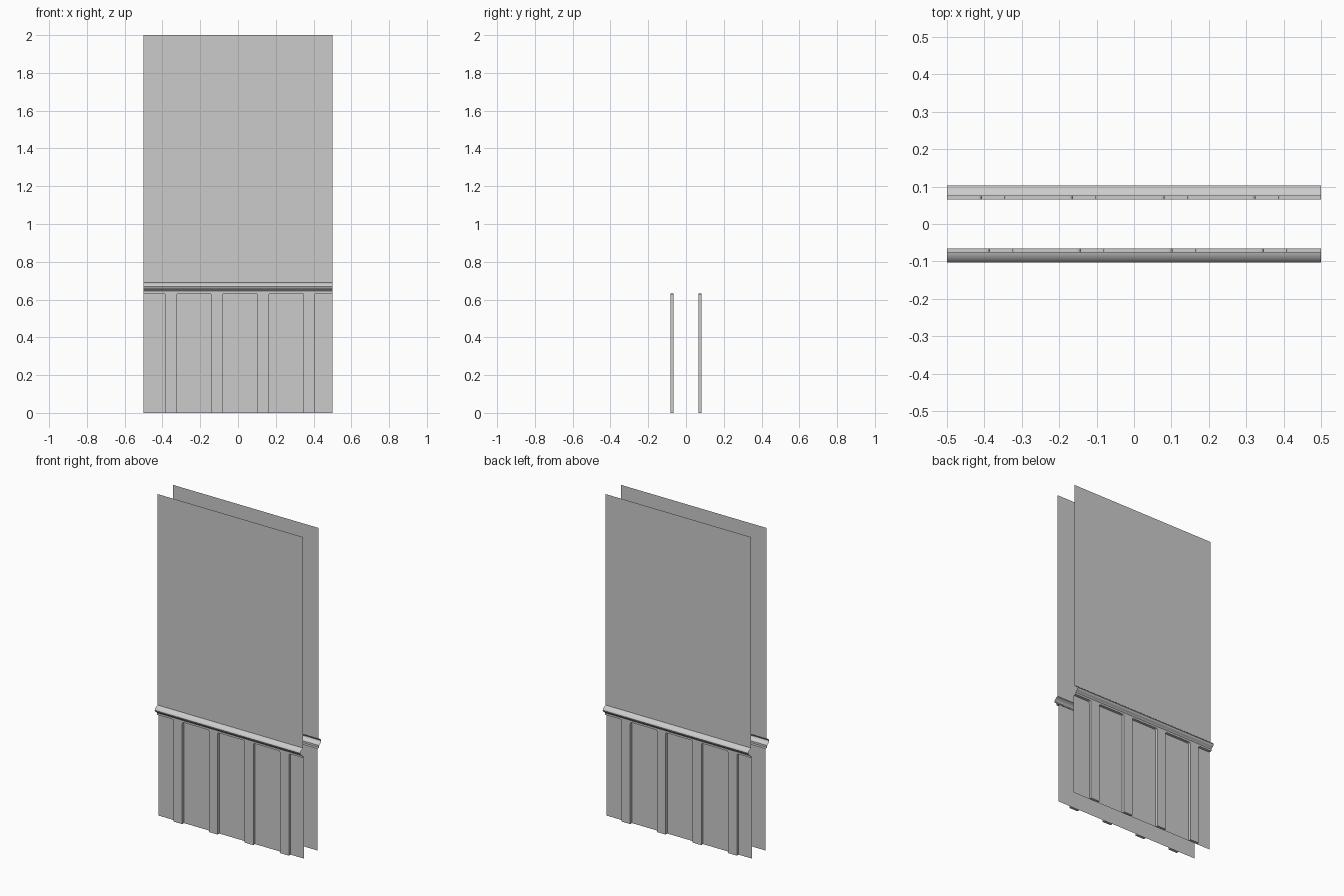
import bpy, bmesh, math
from mathutils import Matrix

if "Cube" in bpy.data.objects:
    bpy.data.objects.remove(bpy.data.objects["Cube"])

HALF = 0.5
Y_UPPER, Y_LOWER, Y_FRAME = -0.075, -0.066, -0.083
Z_PANEL, Z_FASCIA, Z_RAIL = 0.633, 0.645, 0.69
BATTEN_CENTRES = (-0.355, -0.112, 0.133, 0.377)
BATTEN_W, FILLET = 0.06, 0.01


def finish(bm, name, turn):
    """Make the object, turned half round for the back wall."""
    if turn:
        bm.transform(Matrix.Rotation(math.pi, 4, 'Z'))
    mesh = bpy.data.meshes.new(name)
    bm.to_mesh(mesh)
    bm.free()
    ob = bpy.data.objects.new(name, mesh)
    bpy.context.collection.objects.link(ob)
    return ob


def sweep(profile, name, turn):
    """Open strip: a (y, z) profile running down the wall, drawn along x."""
    bm = bmesh.new()
    left = [bm.verts.new((-HALF, y, z)) for y, z in profile]
    right = [bm.verts.new((HALF, y, z)) for y, z in profile]
    for i in range(len(profile) - 1):
        bm.faces.new((left[i], left[i + 1], right[i + 1], right[i]))
    return finish(bm, name, turn)


def fillet(x, side):
    """Rounded inner corner of a panel; side -1 is left of a batten, 1 right."""
    cx, cz = x + side * FILLET, Z_PANEL - FILLET
    pts = [(cx - side * FILLET * math.sin(a), cz + FILLET * math.cos(a))
           for a in (math.pi / 2 * k / 3 for k in range(4))]
    return pts if side < 0 else pts[::-1]


def batten_frame(name, turn):
    """Battens and the strip under the rail, one flat face with side returns."""
    outline = [(-HALF, Z_FASCIA), (-HALF, Z_PANEL)]
    for c in BATTEN_CENTRES:
        l, r = c - BATTEN_W / 2, c + BATTEN_W / 2
        outline += fillet(l, -1) + [(l, 0), (r, 0)] + fillet(r, 1)
    outline += [(HALF, Z_PANEL), (HALF, Z_FASCIA)]
    bm = bmesh.new()
    front = [bm.verts.new((x, Y_FRAME, z)) for x, z in outline]
    back = [bm.verts.new((x, Y_LOWER, z)) for x, z in outline]
    bm.faces.new(front)
    for i in range(1, len(outline) - 2):
        bm.faces.new((front[i + 1], front[i], back[i], back[i + 1]))
    return finish(bm, name, turn)


# Moulded chair rail profile, top to bottom
rail = [(Y_UPPER, Z_RAIL), (-0.081, 0.689), (-0.091, 0.683), (-0.099, 0.676),
        (-0.103, 0.668), (-0.101, 0.661), (-0.096, 0.656), (-0.091, 0.654),
        (-0.087, 0.650), (Y_FRAME, Z_FASCIA)]

# Two identical wall faces, back to back
for side, turn in (("front", False), ("back", True)):
    sweep([(Y_UPPER, 2.0), (Y_UPPER, Z_RAIL)], side + "_upper_wall", turn)
    sweep([(Y_LOWER, Z_PANEL), (Y_LOWER, 0)], side + "_lower_panel", turn)
    batten_frame(side + "_batten_frame", turn)
    ob = sweep(rail, side + "_chair_rail", turn)
    bpy.ops.object.select_all(action='DESELECT')
    ob.select_set(True)
    bpy.context.view_layer.objects.active = ob
    bpy.ops.object.shade_smooth_by_angle(angle=math.radians(40))
